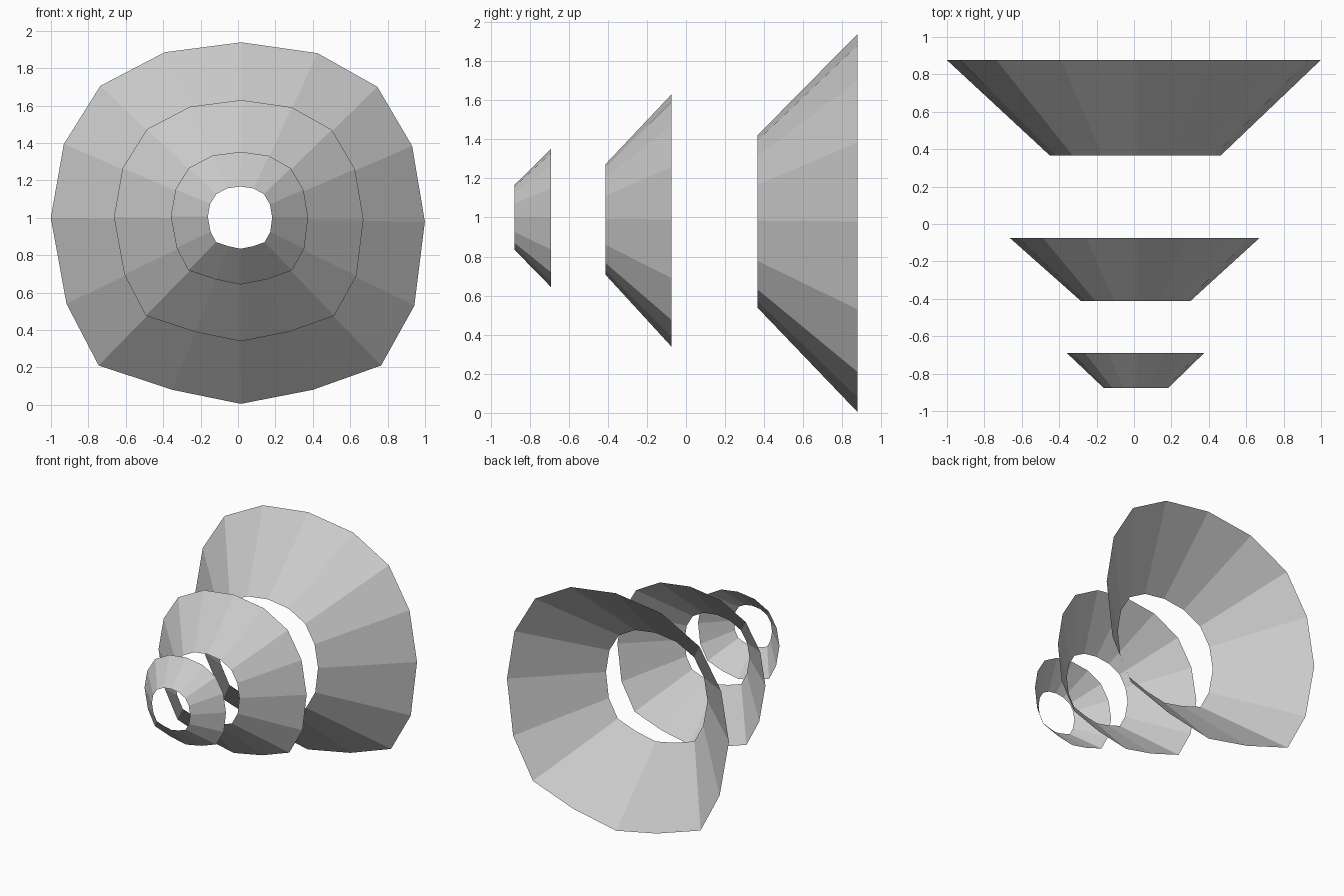
import bpy
import bmesh

cube = bpy.data.objects.get("Cube")
if cube:
    bpy.data.objects.remove(cube, do_unlink=True)

# One plain grey for every ring
grey = bpy.data.materials.new("light_grey")
grey.use_nodes = True
colour = (0.6, 0.6, 0.6, 1.0)
grey.diffuse_color = colour
grey.node_tree.nodes["Principled BSDF"].inputs["Base Color"].default_value = colour

# Rounded, slightly uneven 16-sided cross-section (x, z), clockwise from the top
OUTLINE = [
    (0.006, 0.952), (0.412, 0.894), (0.732, 0.714), (0.918, 0.398),
    (0.986, -0.006), (0.930, -0.456), (0.752, -0.776), (0.387, -0.906),
    (0.002, -0.981), (-0.364, -0.906), (-0.758, -0.776), (-0.930, -0.446),
    (-1.014, 0.014), (-0.944, 0.408), (-0.749, 0.719), (-0.404, 0.899),
]


def flared_ring(name, centre_z, front, back):
    """Open, thin flared band between two (y, scale) sections."""
    bm = bmesh.new()
    loops = []
    for y, s in (front, back):
        loops.append([bm.verts.new((0.013 + x * s, y, centre_z + z * s))
                      for x, z in OUTLINE])
    a, b = loops
    n = len(OUTLINE)
    for i in range(n):
        j = (i + 1) % n
        bm.faces.new((a[i], a[j], b[j], b[i]))
    mesh = bpy.data.meshes.new(name)
    bm.to_mesh(mesh)
    bm.free()
    mesh.materials.append(grey)
    obj = bpy.data.objects.new(name, mesh)
    bpy.context.collection.objects.link(obj)


# Three separate rings growing towards the back
flared_ring("small_front_ring", 1.003, (-0.877, 0.172), (-0.69, 0.367))
flared_ring("middle_ring", 0.994, (-0.412, 0.2925), (-0.075, 0.667))
flared_ring("large_back_ring", 0.986, (0.367, 0.4575), (0.877, 1.0))
